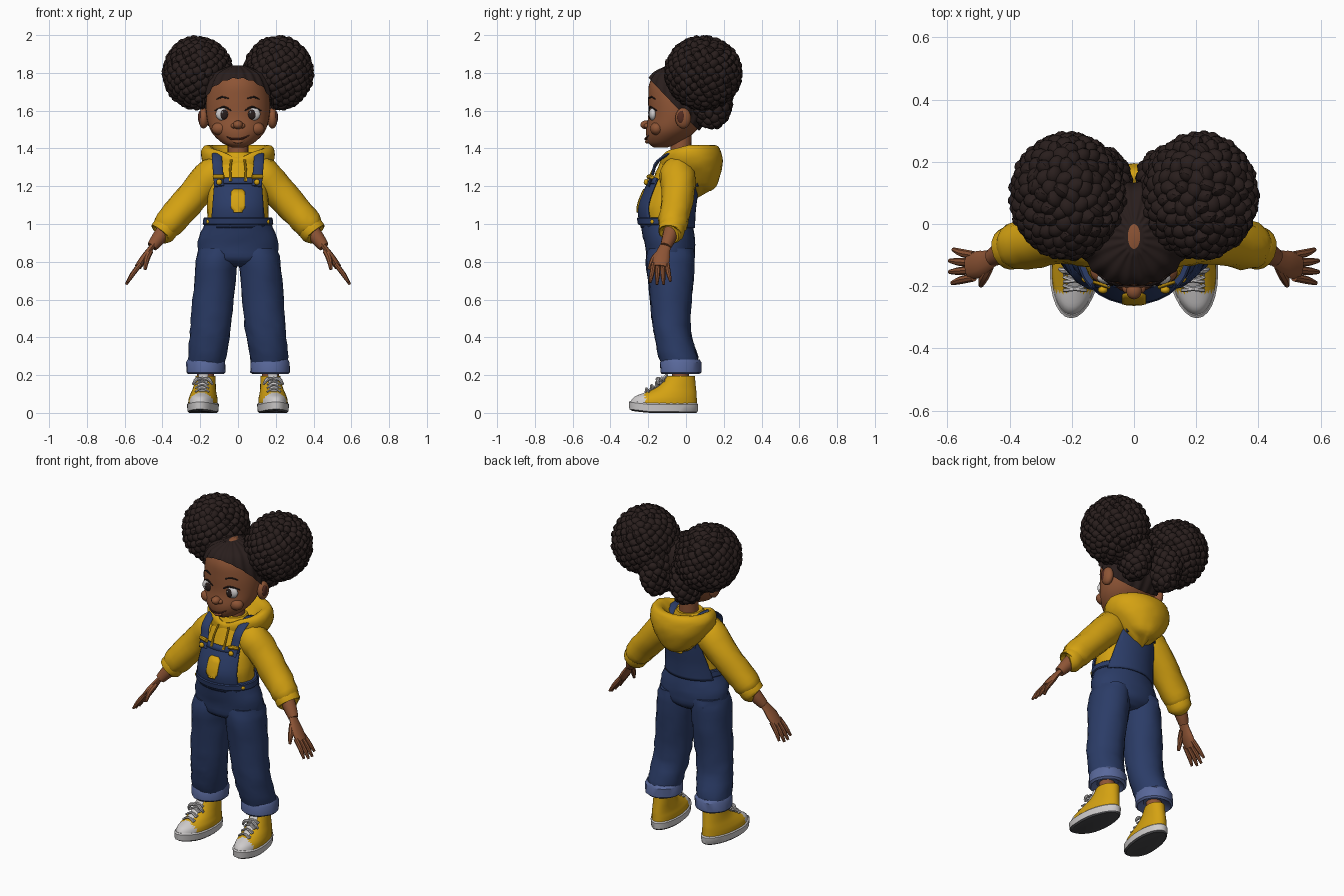
import bpy, bmesh, math, random
from mathutils import Vector, Matrix

random.seed(4)
if "Cube" in bpy.data.objects:
    bpy.data.objects.remove(bpy.data.objects["Cube"])


def material(name, *rgb):
    m = bpy.data.materials.new(name)
    m.use_nodes = True
    color = (*rgb, 1)
    m.diffuse_color = color
    bsdf = m.node_tree.nodes["Principled BSDF"]
    bsdf.inputs["Base Color"].default_value = color
    bsdf.inputs["Roughness"].default_value = 0.8
    return m


HAIR = material("dark hair", .022, .013, .012)
SKIN = material("warm skin", .27, .09, .036)
YELLOW = material("yellow cloth", .66, .36, .006)
DENIM = material("blue denim", .024, .045, .135)
CUFF = material("faded denim", .10, .14, .33)
WHITE = material("off white", .62, .60, .60)
SOLE = material("grey sole", .07, .07, .075)
LIP = material("mouth brown", .09, .025, .015)


def finish(name, bm, mats, angle=35, rule=None, thick=0):
    """Turn a bmesh into a shaded object; rule picks each face's material."""
    bmesh.ops.recalc_face_normals(bm, faces=bm.faces)
    bm.normal_update()
    if rule:
        for f in bm.faces:
            f.material_index = rule(f)
    me = bpy.data.meshes.new(name)
    bm.to_mesh(me)
    bm.free()
    for m in (mats if isinstance(mats, tuple) else (mats,)):
        me.materials.append(m)
    ob = bpy.data.objects.new(name, me)
    bpy.context.collection.objects.link(ob)
    if thick:
        ob.modifiers.new("thickness", "SOLIDIFY").thickness = thick
    bpy.ops.object.select_all(action="DESELECT")
    ob.select_set(True)
    bpy.context.view_layer.objects.active = ob
    bpy.ops.object.shade_smooth_by_angle(angle=math.radians(angle))
    return ob


def spline(rows, steps):
    """Catmull-Rom interpolation of tuples."""
    out = []
    for i in range(len(rows) - 1):
        four = [rows[max(i - 1, 0)], rows[i], rows[i + 1], rows[min(i + 2, len(rows) - 1)]]
        for k in range(steps):
            t = k / steps
            out.append([b + t / 2 * (c - a + t * (2*a - 5*b + 4*c - d + t * (3*(b - c) + d - a)))
                        for a, b, c, d in zip(*four)])
    return out + [list(rows[-1])]


def skin_rings(rings):
    bm = bmesh.new()
    loops = [[bm.verts.new(p) for p in ring] for ring in rings]
    n = len(loops[0])
    for lo, hi in zip(loops, loops[1:]):
        for i in range(n):
            bm.faces.new((lo[i], lo[(i + 1) % n], hi[(i + 1) % n], hi[i]))
    bm.faces.new(loops[0])
    bm.faces.new(loops[-1])
    return bm


def loft(name, rows, mats, side=1, seg=28, steps=3, grow=0, jitter=0, warp=None,
         cuts=(), **kw):
    """Upright body from rows of (z, centre x, half width, front y, back y)."""
    rings = []
    for z, cx, rx, yf, yb in spline(rows, steps):
        ring = []
        for i in range(seg):
            a = math.tau * i / seg
            j = grow + random.uniform(-jitter, jitter)
            p = Vector((side * (cx + (rx + j) * math.cos(a)),
                        (yf + yb) / 2 + ((yb - yf) / 2 + j) * math.sin(a), z))
            ring.append(warp(p, a) if warp else p)
        rings.append(ring)
    bm = skin_rings(rings)
    for co, no in cuts:
        bmesh.ops.bisect_plane(bm, geom=bm.verts[:] + bm.edges[:] + bm.faces[:],
                               plane_co=co, plane_no=no, clear_outer=True)
    return finish(name, bm, mats, **kw)


def tube(name, pts, mat, side=1, seg=12, flat=1, ref=(0, 1, 0), steps=3, jitter=0, **kw):
    """Swept limb from points of (x, y, z, radius)."""
    path = spline(pts, steps)
    pos = [Vector(p[:3]) for p in path]
    rings = []
    for i, p in enumerate(path):
        t = (pos[min(i + 1, len(pos) - 1)] - pos[max(i - 1, 0)]).normalized()
        b = t.cross(Vector(ref)).normalized()
        a = b.cross(t)
        ring = []
        for k in range(seg):
            w = math.tau * k / seg
            r = p[3] + random.uniform(-jitter, jitter)
            q = pos[i] + a * r * math.cos(w) + b * r * flat * math.sin(w)
            ring.append((q.x * side, q.y, q.z))
        rings.append(ring)
    return finish(name, skin_rings(rings), mat, **kw)


def blob(name, loc, radii, mat, detail=3):
    bm = bmesh.new()
    bmesh.ops.create_icosphere(bm, subdivisions=detail, radius=1,
                               matrix=Matrix.Translation(loc) @ Matrix.Diagonal((*radii, 1)))
    return finish(name, bm, mat)


# Head, combed scalp hair and neck
head = [(1.405, 0, .03, -.17, -.10), (1.43, 0, .085, -.20, -.03), (1.49, 0, .142, -.212, .05),
        (1.57, 0, .166, -.2, .10), (1.66, 0, .168, -.2, .12), (1.74, 0, .15, -.195, .12),
        (1.80, 0, .11, -.16, .09), (1.84, 0, .02, -.08, .0)]
loft("head", head, SKIN, seg=40, steps=5, angle=60)


def comb(p, a):
    return p + Vector((math.cos(a), math.sin(a), 0)) * .005 * math.cos(18 * a)


loft("scalp_hair", head, HAIR, seg=108, steps=5, grow=.014, warp=comb,
     cuts=[((0, 0, 1.565), (0, -1.05, -1)), ((0, 0, 1.475), (0, 0, -1))])
tube("neck", [(0, -.03, 1.3, .055), (0, -.025, 1.48, .055)], SKIN, seg=20)


# Hair puffs made of many faceted curls
def puff(name, side, lobes):
    bm = bmesh.new()
    for centre, radii, count in lobes:
        c = Vector((centre[0] * side, *centre[1:]))
        bmesh.ops.create_icosphere(bm, subdivisions=3, radius=1,
                                   matrix=Matrix.Translation(c) @ Matrix.Diagonal((*radii, 1)))
        for i in range(count):
            h = 1 - 2 * (i + .5) / count
            a, s = i * 2.39996, math.sqrt(1 - h * h)
            d = Vector((math.cos(a) * s * radii[0], math.sin(a) * s * radii[1], h * radii[2]))
            spin = Matrix.Rotation(random.uniform(0, 6), 4, Vector((s, h, 1)))
            size = Matrix.Diagonal((random.uniform(.024, .032), .024, .032, 1))
            bmesh.ops.create_icosphere(bm, subdivisions=2, radius=1,
                                       matrix=Matrix.Translation(c + d) @ spin @ size)
    finish(name, bm, HAIR, angle=25)


for s, word in ((1, "left"), (-1, "right")):
    puff(word + "_hair_puff", s, [((.213, .09, 1.80), (.162, .182, .172), 270),
                                  ((.105, .135, 1.66), (.075, .09, .135), 90)])

# Face and ears
blob("nose", (0, -.212, 1.525), (.026, .03, .023), SKIN)
tube("mouth", [(-.06, -.198, 1.462, .002), (-.03, -.213, 1.45, .005), (.02, -.214, 1.452, .005),
               (.06, -.198, 1.47, .002)], LIP, seg=8)
tube("lower_lip", [(-.03, -.2, 1.44, .006), (0, -.206, 1.436, .011), (.03, -.2, 1.44, .006)], SKIN)
for s, word in ((1, "left"), (-1, "right")):
    blob(word + "_nostril", (s * .022, -.205, 1.52), (.016, .018, .014), SKIN)
    blob(word + "_cheek", (s * .095, -.155, 1.505), (.045, .035, .035), SKIN)
    blob(word + "_eye", (s * .077, -.174, 1.582), (.042, .021, .036), WHITE)
    blob(word + "_iris", (s * .074, -.187, 1.58), (.022, .012, .027), HAIR)
    blob(word + "_glint", (s * .074 - .008, -.199, 1.59), (.005, .003, .006), WHITE, 2)
    tube(word + "_eyelid", [(.035, -.196, 1.6, .003), (.075, -.19, 1.62, .005),
                            (.122, -.155, 1.6, .003)], HAIR, s, seg=8)
    tube(word + "_eyebrow", [(.05, -.198, 1.665, .003), (.085, -.182, 1.672, .005),
                             (.115, -.162, 1.66, .002)], HAIR, s, seg=8)
    blob(word + "_ear", (s * .182, -.015, 1.56), (.028, .042, .055), SKIN)
    blob(word + "_ear_hollow", (s * .2, -.025, 1.565), (.012, .022, .034), LIP)

# Hoodie body and hood
torso = [(.95, 0, .16, -.2, .02), (1.07, 0, .163, -.235, .025), (1.15, 0, .16, -.215, .035),
         (1.25, 0, .15, -.17, .045), (1.32, 0, .13, -.14, .045), (1.38, 0, .07, -.11, .04)]
loft("hoodie_body", torso, YELLOW, jitter=.002)


def droop(p, a):
    # Lower the collar toward the throat with a notch in the middle
    front = max(0, -math.sin(a))
    return p - Vector((0, 0, .035 * front + .03 * front ** 12))


hood = [(1.175, 0, .03, .04, .13), (1.20, 0, .085, .02, .16), (1.27, 0, .15, -.06, .185),
        (1.33, 0, .188, -.13, .195), (1.385, 0, .195, -.14, .185), (1.415, 0, .175, -.13, .165),
        (1.41, 0, .14, -.115, .13), (1.36, 0, .10, -.1, .09), (1.32, 0, .07, -.09, .05)]
loft("hood", hood, YELLOW, seg=36, warp=droop, jitter=.002, angle=45)

# Overalls: hips, bib, back panel and pocket
loft("overall_hips", [(.775, 0, .07, -.15, .0), (.81, 0, .19, -.205, .04), (.87, 0, .213, -.215, .048),
                      (.93, 0, .207, -.228, .045), (1.0, 0, .178, -.243, .035),
                      (1.035, 0, .174, -.25, .035)], DENIM, jitter=.002)
loft("waistband", [(.995, 0, .182, -.248, .04), (1.0, 0, .187, -.255, .043),
                   (1.03, 0, .183, -.26, .043), (1.035, 0, .177, -.255, .039)], DENIM, steps=1)
shell = [(.97, 0, .178, -.235, .035), (1.07, 0, .178, -.255, .04),
         (1.15, 0, .175, -.235, .05), (1.26, 0, .168, -.18, .06)]


def panel(name, mat, grow, half, low, high, lean, front=True, corner=0):
    sign = 1 if front else -1
    cuts = [((0, -.08, 0), (0, sign, 0)), ((0, 0, high), (0, 0, 1)), ((0, 0, low), (0, 0, -1))]
    for s in (1, -1):
        cuts.append(((s * half, 0, low), (s, 0, lean)))
        if corner:
            cuts += [((s * (half - corner), 0, z), (s, 0, d)) for z, d in ((high, 1), (low, -1))]
    loft(name, shell, mat, grow=grow, cuts=cuts, seg=40, thick=.01)


panel("bib", DENIM, .002, .145, .98, 1.24, .08)
panel("bib_hem", DENIM, .008, .127, 1.215, 1.245, .08)
panel("back_panel", DENIM, .002, .16, .98, 1.25, .2, front=False)
panel("bib_pocket", YELLOW, .008, .038, 1.07, 1.185, 0, corner=.015)

for s, word in ((1, "left"), (-1, "right")):
    # Straps, buckles, buttons and drawstrings
    tube(word + "_strap", [(.1, -.2, 1.2, .026), (.105, -.175, 1.27, .027), (.11, -.152, 1.33, .027),
                           (.11, -.06, 1.38, .027), (.09, .04, 1.34, .027), (.08, .06, 1.2, .027)],
         DENIM, s, flat=.3, ref=(1, 0, 0))
    tube(word + "_buckle", [(.075, -.198, 1.25, .012), (.13, -.18, 1.25, .012)], YELLOW, s, seg=8)
    blob(word + "_bib_button", (s * .1, -.212, 1.222), (.016, .012, .016), YELLOW, 2)
    blob(word + "_waist_button", (s * .155, -.175, 1.012), (.014, .014, .014), YELLOW, 2)
    tube(word + "_drawstring", [(.035, -.14, 1.34, .006), (.042, -.178, 1.28, .006),
                                (.04, -.2, 1.225, .009)], YELLOW, s, seg=8)

    # Sleeve, gathered cuff, forearm and hand
    tube(word + "_sleeve", [(.07, -.045, 1.30, .07), (.13, -.045, 1.26, .095), (.21, -.04, 1.18, .088),
                            (.3, -.055, 1.08, .082), (.37, -.07, 1.0, .078), (.395, -.075, .97, .062)],
         YELLOW, s, seg=16, jitter=.004)
    tube(word + "_sleeve_cuff", [(.372, -.07, .99, .058), (.378, -.072, .985, .069),
                                 (.405, -.08, .95, .068), (.41, -.082, .945, .05)], YELLOW, s, seg=16)
    tube(word + "_forearm", [(.37, -.07, .99, .043), (.42, -.09, .925, .038),
                             (.455, -.108, .88, .029)], SKIN, s)
    tube(word + "_palm", [(.44, -.1, .9, .028), (.47, -.118, .86, .034), (.5, -.13, .815, .044),
                          (.53, -.137, .772, .04)], SKIN, s, flat=.45)
    for i in range(4):
        y = -.172 + i * .024
        reach = (.9, 1, 1, .85)[i]
        tube(f"{word}_finger_{i + 1}",
             [(.515, y, .79, .013), (.515 + .045 * reach, y - .008 + i * .005, .79 - .058 * reach, .013),
              (.515 + .077 * reach, y - .018 + i * .012, .79 - .11 * reach, .007)], SKIN, s, seg=8)
    tube(word + "_thumb", [(.465, -.135, .855, .016), (.483, -.172, .815, .016),
                           (.492, -.197, .76, .008)], SKIN, s, seg=8)

    # Trouser leg with turned-up cuff
    loft(word + "_trouser_leg",
         [(.87, .105, .1, -.2, .04), (.8, .114, .11, -.212, .045), (.65, .126, .11, -.195, .035),
          (.5, .14, .109, -.18, .022), (.4, .15, .107, -.168, .03), (.3, .163, .1, -.145, .062),
          (.24, .168, .095, -.125, .065)], DENIM, s, seg=20, jitter=.004)
    loft(word + "_trouser_cuff",
         [(.23, .17, .06, -.09, .03), (.205, .17, .094, -.125, .068), (.215, .17, .105, -.137, .08),
          (.268, .17, .105, -.137, .08), (.282, .17, .096, -.13, .07), (.27, .17, .08, -.11, .05)],
         CUFF, s, seg=20, steps=1, jitter=.003)
    tube(word + "_ankle", [(.172, -.03, .1, .045), (.172, -.03, .26, .045)], SKIN, s)

    # Sneaker: rubber sole, canvas upper with toe cap, tongue and laces
    def toe_out(p, a, s=s):
        return p + Vector((-s * .09 * p.y - s * .003, 0, max(0, -p.y - .2) * .12))

    loft(word + "_shoe_sole", [(0, .178, .072, -.285, .055), (.008, .178, .08, -.3, .062),
                               (.045, .178, .083, -.303, .065), (.052, .178, .076, -.295, .058)],
         (WHITE, SOLE), s, steps=1, warp=toe_out, rule=lambda f: int(f.normal.z < -.6))
    loft(word + "_shoe_upper", [(.045, .178, .077, -.295, .058), (.075, .178, .075, -.275, .057),
                                (.1, .178, .068, -.23, .056), (.13, .176, .06, -.165, .053),
                                (.16, .174, .056, -.125, .05), (.195, .172, .053, -.1, .047)],
         (YELLOW, WHITE), s, steps=4, seg=40, warp=toe_out,
         rule=lambda f: int(f.calc_center_median().y < -.215))
    tube(word + "_tongue", [(.192, -.2, .118, .022), (.188, -.145, .15, .026),
                            (.183, -.1, .205, .026)], WHITE, s, flat=.3, ref=(1, 0, 0))
    for i in range(4):
        y, z = -.205 + i * .027, .122 + i * .019
        for d in (1, -1):
            tube(f"{word}_lace_{i + 1}_{'a' if d > 0 else 'b'}",
                 [(.19 - .036, y + .008 * d, z - .01, .006), (.19, y - .004, z + .008, .006),
                  (.19 + .036, y - .008 * d, z - .01, .006)], WHITE, s, seg=6)
    for d in (1, -1):
        tube(f"{word}_bow_{'outer' if d > 0 else 'inner'}",
             [(.187, -.13, .175, .006), (.187 + d * .03, -.15, .18, .011),
              (.187 + d * .052, -.145, .15, .006)], WHITE, s, seg=8)
